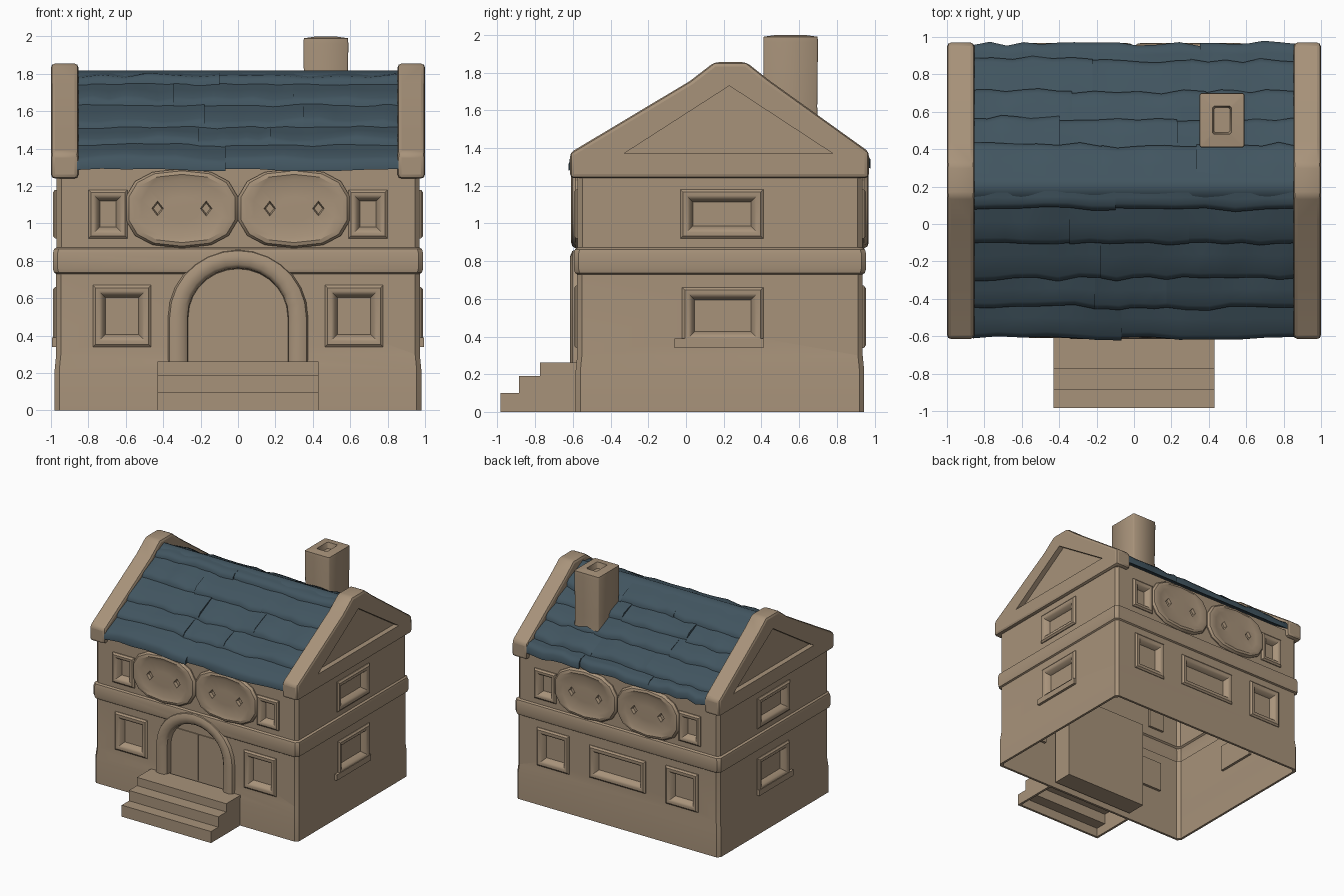
import bpy, bmesh, math, random

random.seed(4)
if "Cube" in bpy.data.objects:
    bpy.data.objects.remove(bpy.data.objects["Cube"])


def material(name, rgb):
    m = bpy.data.materials.new(name)
    m.use_nodes = True
    m.diffuse_color = (*rgb, 1)
    m.node_tree.nodes["Principled BSDF"].inputs["Base Color"].default_value = (*rgb, 1)
    return m


STONE = material("warm_stone", (0.39, 0.29, 0.195))
SLATE = material("blue_slate", (0.053, 0.09, 0.116))


def loft(name, rings, mat=STONE, loop=False, smooth=40):
    """Skin a list of closed rings; loop joins the last ring to the first, else ends are capped."""
    bm = bmesh.new()
    vs = [[bm.verts.new(p) for p in r] for r in rings]
    n = len(vs[0])
    pairs = list(zip(vs, vs[1:])) + ([(vs[-1], vs[0])] if loop else [])
    for a, b in pairs:
        for i in range(n):
            j = (i + 1) % n
            bm.faces.new((a[i], a[j], b[j], b[i]))
    if not loop:
        bm.faces.new(vs[0])
        bm.faces.new(vs[-1])
    bmesh.ops.recalc_face_normals(bm, faces=bm.faces)
    me = bpy.data.meshes.new(name)
    bm.to_mesh(me)
    bm.free()
    ob = bpy.data.objects.new(name, me)
    bpy.context.collection.objects.link(ob)
    me.materials.append(mat)
    shade(ob, smooth)
    return ob


def activate(ob):
    bpy.ops.object.select_all(action='DESELECT')
    ob.select_set(True)
    bpy.context.view_layer.objects.active = ob


def shade(ob, angle):
    activate(ob)
    bpy.ops.object.shade_smooth_by_angle(angle=math.radians(angle))


def apply_mod(ob, kind, **settings):
    m = ob.modifiers.new(kind.lower(), kind)
    for k, v in settings.items():
        setattr(m, k, v)
    activate(ob)
    bpy.ops.object.modifier_apply(modifier=m.name)


def cut(ob, cutter):
    apply_mod(ob, 'BOOLEAN', operation='DIFFERENCE', object=cutter, solver='EXACT')
    bpy.data.objects.remove(cutter)
    shade(ob, 35)


def rect(x0, x1, y0, y1, c=0.0):
    """Rectangle outline, with chamfered corners when c is set."""
    if not c:
        return [(x0, y0), (x1, y0), (x1, y1), (x0, y1)]
    return [(x0 + c, y0), (x1 - c, y0), (x1, y0 + c), (x1, y1 - c),
            (x1 - c, y1), (x0 + c, y1), (x0, y1 - c), (x0, y0 + c)]


def block(name, x0, x1, y0, y1, z0, z1):
    return loft(name, [[(x, y, z) for x, y in rect(x0, x1, y0, y1)] for z in (z0, z1)])


# Each wall maps (along, height, outward) to world space
SIDES = {
    "front": lambda u, v, d: (u, -0.577 - d, v),
    "back": lambda u, v, d: (u, 0.937 + d, v),
    "left": lambda u, v, d: (0.972 + d, u, v),
    "right": lambda u, v, d: (-0.972 - d, u, v),
}

# Thin hollow wall shell with plinth and storey band
outer = [(0, 0), (0, 0.22), (-0.008, 0.3), (-0.008, 0.73), (0.004, 0.738),
         (0.01, 0.76), (0.01, 0.84), (0.004, 0.862), (-0.01, 0.872), (-0.01, 1.3)]
wall_profile = outer + [(o - 0.02, z) for o, z in reversed(outer)]
walls = loft("walls", [[(x, y, z) for x, y in rect(-0.98 - o, 0.98 + o, -0.585 - o, 0.945 + o, 0.025)]
                       for o, z in wall_profile], loop=True)


# Windows: a hole in the wall filled by a raised frame with a sunken pane
def window(side, u0, u1, v0, v1, border=0.05):
    to = SIDES[side]

    def ring(g, d):
        return [to(u, v, d) for u, v in rect(u0 + g, u1 - g, v0 + g, v1 - g)]
    hole = border - 0.015
    cut(walls, loft("cutter", [ring(hole, -0.1), ring(hole, 0.1)]))
    steps = [(border + 0.016, -0.035), (border, 0.005), (border - 0.018, 0.018), (0.014, 0.018),
             (0, 0.006), (0, -0.012), (hole, -0.012), (hole, -0.042)]
    loft(side + "_window", [ring(g, d) for g, d in steps])


for s in (-1, 1):
    for side in ("front", "back"):
        a, b = sorted((s * 0.465, s * 0.775))
        window(side, a, b, 0.34, 0.67)
        a, b = sorted((s * 0.59, s * 0.80))
        window(side, a, b, 0.92, 1.18, 0.045)
window("back", -0.27, 0.27, 0.37, 0.65)
for side in ("left", "right"):
    window(side, -0.03, 0.41, 0.92, 1.18)
    window(side, -0.02, 0.41, 0.36, 0.66)
    out = SIDES[side](0, 0, 0.022)[0]
    block(side + "_window_sill", *sorted((out, out * 0.975)), -0.06, 0.41, 0.34, 0.39)


# Arched doorway with a deep alcove block behind shallow door leaves
def arch(r, base=0.26, spring=0.5, rise=0.97):
    pts = [(r * math.cos(math.pi * i / 14), spring + r * rise * math.sin(math.pi * i / 14))
           for i in range(15)]
    return [(r, base)] + pts + [(-r, base)]


cut(walls, loft("cutter", [[(x, y, z) for x, z in arch(0.275)] for y in (-0.7, -0.4)]))
section = [(0.265, -0.53), (0.27, -0.59), (0.29, -0.61), (0.335, -0.615), (0.365, -0.603), (0.38, -0.56)]
paths = [[(x, y, z) for x, z in arch(r)] for r, y in section]
loft("door_arch", [list(col) for col in zip(*paths)])
block("door_alcove", -0.4, 0.4, -0.535, -0.36, 0.03, 0.8)
for s in (-1, 1):
    a, b = sorted((s * 0.004, s * 0.27))
    block("door_leaf", a, b, -0.543, -0.534, 0.26, 0.66)


# Entrance steps, hollow underneath and softly shaded
def stairs(name, half, t):
    front = [(-0.985, 0.1), (-0.885, 0.19), (-0.775, 0.262)]
    outline = [(-0.57, -t)]
    low = -t
    for y, z in front:
        outline += [(y + t, low), (y + t, z - t)]
        low = z - t
    outline.append((-0.57, low))
    return loft(name, [[(x, y, z) for y, z in outline] for x in (-half, half)])


steps = stairs("entrance_steps", 0.43, 0)
cut(steps, stairs("cutter", 0.41, 0.02))
shade(steps, 89)

# Rounded panels between the upper windows, with small pits
for side in ("front", "back"):
    to = SIDES[side]
    for c in (-0.3, 0.3):
        rings = []
        for k, d in [(1, -0.03), (1, 0.008), (0.95, 0.026), (0.86, 0.032), (0.72, 0.02), (0.3, 0.022)]:
            ring = []
            for i in range(14):
                t = math.tau * (i + 0.5) / 14
                cx, cz = (math.copysign(abs(f) ** 0.8, f) for f in (math.cos(t), math.sin(t)))
                ring.append(to(c + 0.305 * k * cx, 1.08 + 0.212 * k * cz, d))
            rings.append(ring)
        panel = loft(side + "_round_panel", rings, smooth=30)
        for du in (-0.13, 0.13):
            diamond = [(0, -0.045), (0.035, 0), (0, 0.045), (-0.035, 0)]
            cut(panel, loft("cutter", [[to(c + du + x * k, 1.08 + z * k, d) for x, z in diamond]
                                       for k, d in ((0.5, -0.015), (1.2, 0.05))]))

# Gable ends: thick coping around a thin sunken triangle
outline = [(-0.615, 1.24), (-0.615, 1.375), (0.02, 1.755), (0.15, 1.855),
           (0.32, 1.855), (0.44, 1.76), (0.97, 1.38), (0.97, 1.24)]
triangle = [(-0.33, 1.37), (0.78, 1.37), (0.23, 1.73)]
for s in (-1, 1):
    gable = loft("gable_end", [[(s * x, y, z) for y, z in outline] for x in (0.853, 1.0)])
    apply_mod(gable, 'BEVEL', width=0.022, segments=2)
    for x0, x1 in ((0.955, 1.1), (0.8, 0.935)):
        cut(gable, loft("cutter", [[(s * x, y, z) for y, z in triangle] for x in (x0, x1)]))

# Roof slates in overlapping wavy courses
RIDGE = 0.2


def roof_z(y):
    return 1.785 - (0.615 if y < RIDGE else 0.635) * abs(y - RIDGE)


def course(name, y_low, y_high):
    out = math.copysign(1, y_low - RIDGE)
    count = random.choice((2, 3, 3))
    seams = [-0.862] + [-0.862 + 1.724 * (i + random.uniform(-0.2, 0.2)) / count
                        for i in range(1, count)] + [0.862]
    for a, b in zip(seams, seams[1:]):
        shift = random.uniform(-0.012, 0.01)
        rings = []
        for i in range(7):
            x = a + (b - a) * i / 6
            y = y_low + out * (shift + random.uniform(-0.014, 0.01))
            lift = random.uniform(0.046, 0.072)
            nose = y - out * 0.025
            mid = (y + y_high) / 2
            rings.append([(x, y, roof_z(y)), (x, y, roof_z(y) + lift * 0.8),
                          (x, nose, roof_z(nose) + lift), (x, mid, roof_z(mid) + lift * 0.75),
                          (x, y_high, roof_z(y_high) + 0.024), (x, y_high, roof_z(y_high))])
        loft(name, rings, SLATE, smooth=50)


for lows in ([-0.61, -0.45, -0.3, -0.1, 0.07], [0.97, 0.88, 0.72, 0.57, 0.42]):
    for low, high in zip(lows, lows[1:] + [RIDGE]):
        over = (high - low) * 0.3 if high != RIDGE else 0
        course("roof_course", low, high + over)
ridge_pts = [(0.1, 0.02), (0.15, 0.04), (0.2, 0.034), (0.25, 0.04), (0.32, 0.02), (0.2, -0.01)]
loft("ridge_cap", [[(x, y, roof_z(y) + d) for y, d in ridge_pts] for x in (-0.86, 0.86)], SLATE, smooth=60)

# Chimney with a sunken flue
flue = [(0, 1.45), (0.004, 1.62), (0, 1.96), (0.002, 1.99), (0.07, 2.0), (0.078, 1.95)]
loft("chimney", [[(x, y, z) for x, y in rect(0.35 + g, 0.59 - g, 0.41 + g, 0.70 - g, 0.008)]
                 for g, z in flue], smooth=50)
